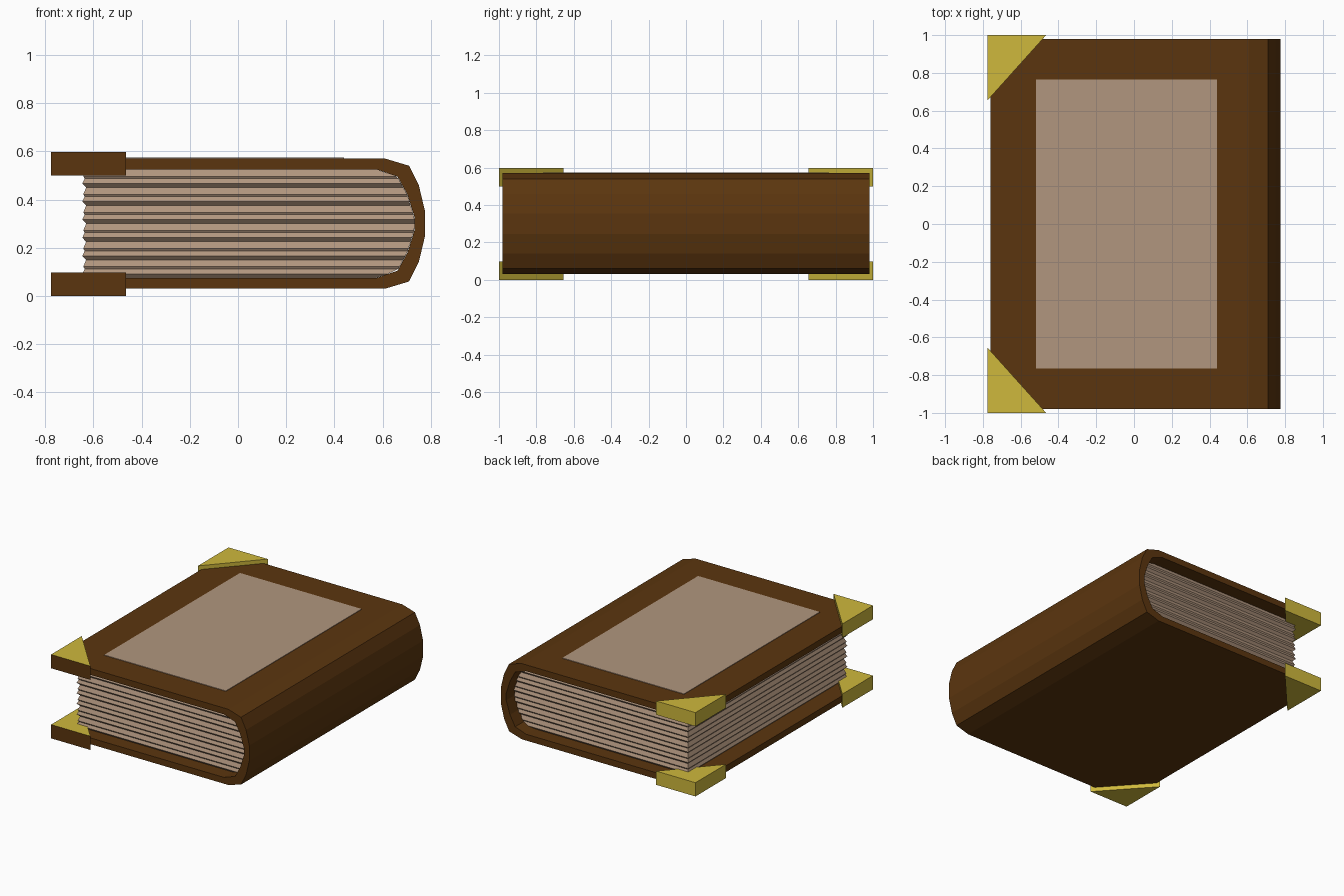
import bpy
import bmesh

if "Cube" in bpy.data.objects:
    bpy.data.objects.remove(bpy.data.objects["Cube"])


def material(name, rgb):
    m = bpy.data.materials.new(name)
    m.diffuse_color = (*rgb, 1)
    m.use_nodes = True
    m.node_tree.nodes["Principled BSDF"].inputs["Base Color"].default_value = m.diffuse_color
    return m


LEATHER = material("brown leather", (0.105, 0.036, 0.0045))
PAPER = material("tan paper", (0.44, 0.305, 0.21))
BRASS = material("yellow brass", (0.62, 0.48, 0.045))


def make_object(name, bm, *mats):
    bmesh.ops.recalc_face_normals(bm, faces=bm.faces)
    bm.normal_update()
    me = bpy.data.meshes.new(name)
    for m in mats:
        me.materials.append(m)
    bm.to_mesh(me)
    bm.free()
    ob = bpy.data.objects.new(name, me)
    bpy.context.collection.objects.link(ob)
    return ob


def loft(rings):
    """Join rings of points into a closed solid."""
    bm = bmesh.new()
    vs = [[bm.verts.new(p) for p in r] for r in rings]
    n = len(vs[0])
    for a, b in zip(vs, vs[1:]):
        for i in range(n):
            j = (i + 1) % n
            bm.faces.new((a[i], a[j], b[j], b[i]))
    bm.faces.new(vs[0])
    bm.faces.new(vs[-1])
    return bm


# Cover: C-shaped section with a rounded spine, mirrored about mid height
MID = 0.30
outer = [(-0.76, 0.03), (0.61, 0.03), (0.71, 0.06), (0.75, 0.14), (0.775, 0.245)]
inner = [(-0.76, 0.075), (0.575, 0.075), (0.662, 0.105), (0.703, 0.18), (0.733, 0.275)]


def mirrored(half):
    return half + [(x, 2 * MID - z) for x, z in reversed(half)]


section = mirrored(outer) + mirrored(inner)[::-1]
bm = bmesh.new()
rings = [[bm.verts.new((x, y, z)) for x, z in section] for y in (-0.98, 0.98)]
n = len(section)
half = n // 2
for i in range(n):
    j = (i + 1) % n
    bm.faces.new((rings[0][i], rings[0][j], rings[1][j], rings[1][i]))
for r in rings:  # end faces as a strip of quads between outer and inner line
    for i in range(half - 1):
        bm.faces.new((r[i], r[i + 1], r[n - 2 - i], r[n - 1 - i]))
make_object("cover", bm, LEATHER)


# Page block: stacked wavy sheaves, following the inside of the spine
def spine_x(z):
    z = min(z, 2 * MID - z)
    for (xa, za), (xb, zb) in zip(inner[1:], inner[2:]):
        if z <= zb:
            return xa + (xb - xa) * (z - za) / (zb - za)
    return inner[-1][0]


SHEAVES = 6
HEIGHT = 0.45 / SHEAVES
wave = [(0.0, 0.0), (0.22, 0.016), (0.5, 0.006), (0.62, 0.012)]
levels = [(0.075 + (s + t) * HEIGHT, d) for s in range(SHEAVES) for t, d in wave]
levels.append((0.525, 0.0))
rings = []
for z, d in levels:
    x0, x1, y = -0.63 - d, spine_x(z) - 0.001, 0.88 + d
    rings.append([(x0, -y, z), (x1, -y, z), (x1, y, z), (x0, y, z)])
make_object("pages", loft(rings), PAPER)

# Cover panel: thin plate on the front board
rings = [[(-0.52, -0.765, z), (0.44, -0.765, z), (0.44, 0.765, z), (-0.52, 0.765, z)]
         for z in (0.568, 0.574)]
make_object("cover_panel", loft(rings), PAPER)

# Corner guards: triangular prisms, with leather on the faces toward the front
for level, z0 in (("lower", 0.0), ("upper", 0.5)):
    for side, s in (("front", -1), ("back", 1)):
        rings = [[(-0.775, s, z), (-0.465, s, z), (-0.775, 0.655 * s, z)]
                 for z in (z0, z0 + 0.098)]
        ob = make_object(f"{level}_{side}_corner", loft(rings), BRASS, LEATHER)
        for p in ob.data.polygons:
            p.material_index = 1 if p.normal.y < -0.9 else 0
